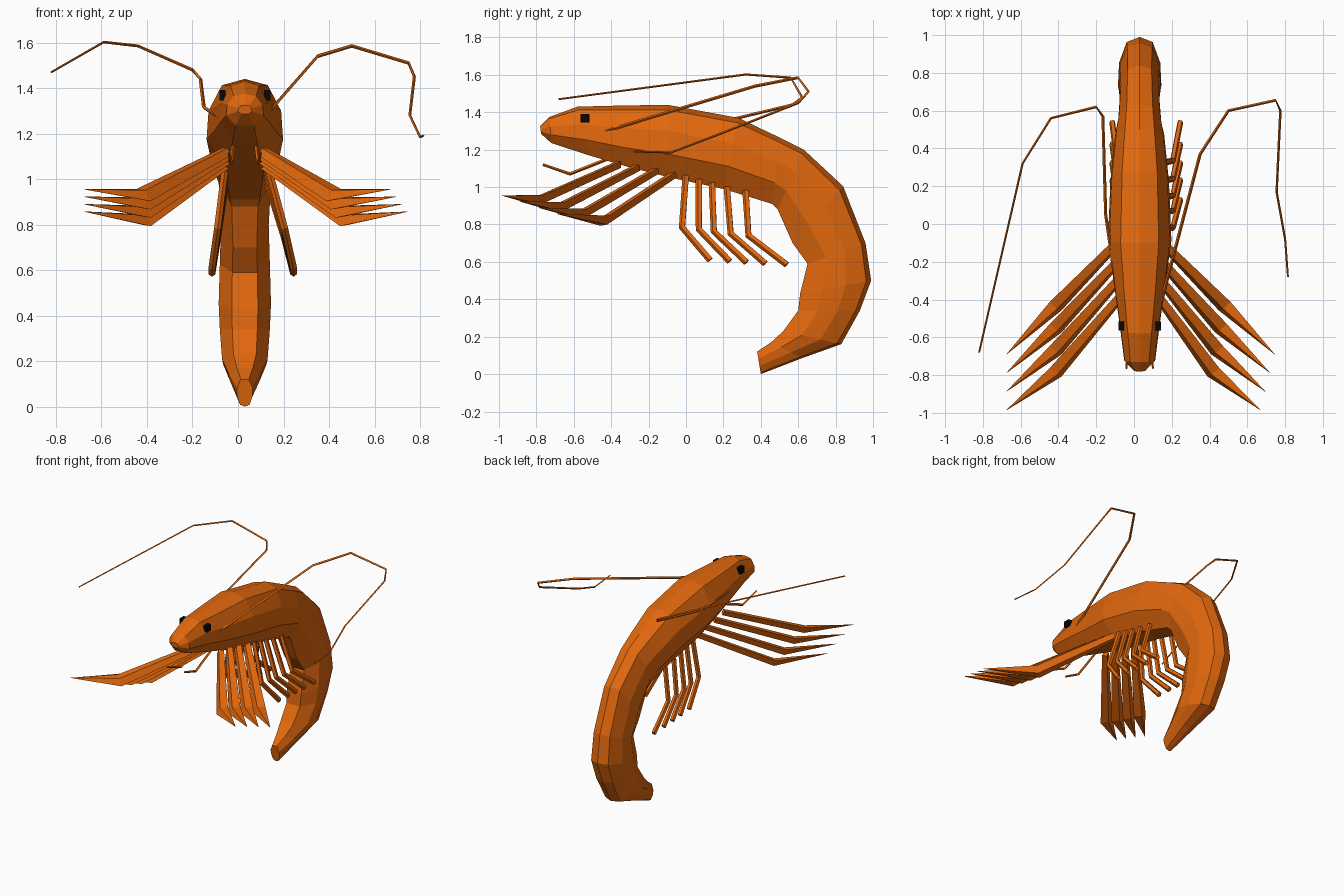
import bpy, bmesh, math
from mathutils import Vector, Matrix

if "Cube" in bpy.data.objects:
    bpy.data.objects.remove(bpy.data.objects["Cube"])


def material(name, col):
    m = bpy.data.materials.new(name)
    m.diffuse_color = (*col, 1)
    m.use_nodes = True
    m.node_tree.nodes["Principled BSDF"].inputs["Base Color"].default_value = m.diffuse_color
    return m


ORANGE = material("shell orange", (0.76, 0.138, 0.004))
BLACK = material("eye black", (0.002, 0.002, 0.002))


def loft(name, rings, mat):
    """Skin a list of equal-length rings and cap both ends."""
    bm = bmesh.new()
    vs = [[bm.verts.new(p) for p in r] for r in rings]
    n = len(rings[0])
    for a, b in zip(vs, vs[1:]):
        for i in range(n):
            j = (i + 1) % n
            bm.faces.new((a[i], a[j], b[j], b[i]))
    bm.faces.new(vs[0])
    bm.faces.new(vs[-1])
    bmesh.ops.recalc_face_normals(bm, faces=bm.faces)
    me = bpy.data.meshes.new(name)
    bm.to_mesh(me)
    bm.free()
    me.materials.append(mat)
    ob = bpy.data.objects.new(name, me)
    bpy.context.collection.objects.link(ob)
    return ob


def limb(name, path, sizes, sides=4, ref=(0, 0, 1)):
    """Sweep an ellipse along a path; sizes are (half width, half height)."""
    pts = [Vector(p) for p in path]
    rings = []
    for k, p in enumerate(pts):
        a, b = pts[max(k - 1, 0)], pts[min(k + 1, len(pts) - 1)]
        d = (b - a).normalized()
        side = d.cross(Vector(ref)).normalized()
        up = side.cross(d)
        w, h = sizes[k]
        rings.append([p + side * w * math.cos(2 * math.pi * i / sides)
                      + up * h * math.sin(2 * math.pi * i / sides) for i in range(sides)])
    return loft(name, rings, ORANGE)


CX = 0.03   # the body sits slightly off centre

# Curled body: back point, belly point (y, z), half width
body = [
    ((-0.78, 1.325), (-0.775, 1.285), 0.03),
    ((-0.73, 1.375), (-0.72, 1.235), 0.082),
    ((-0.58, 1.43), (-0.52, 1.17), 0.105),
    ((-0.38, 1.435), (-0.30, 1.105), 0.135),
    ((-0.10, 1.44), (-0.08, 1.05), 0.168),
    ((0.28, 1.37), (0.20, 0.99), 0.155),
    ((0.50, 1.265), (0.46, 0.91), 0.13),
    ((0.63, 1.20), (0.49, 0.88), 0.115),
    ((0.84, 1.005), (0.57, 0.70), 0.105),
    ((0.96, 0.70), (0.65, 0.59), 0.11),
    ((0.99, 0.50), (0.61, 0.43), 0.115),
    ((0.93, 0.34), (0.60, 0.34), 0.11),
    ((0.83, 0.16), (0.52, 0.23), 0.10),
    ((0.62, 0.085), (0.455, 0.17), 0.07),
    ((0.40, 0.0), (0.38, 0.12), 0.035),
]
half = [(0.6, 0.07), (0.95, 0.36), (1.0, 0.68), (0.5, 1.0)]
section = [(0, 0)] + half + [(-x, t) for x, t in reversed(half)]
rings = []
for (ty, tz), (by, bz), w in body:
    rings.append([(CX + x * w, ty + (by - ty) * t, tz + (bz - tz) * t) for x, t in section])
loft("body", rings, ORANGE)

# Eyes
for s, label in ((-1, "left"), (1, "right")):
    bm = bmesh.new()
    bmesh.ops.create_cube(bm, size=1, matrix=Matrix.Translation((CX + s * 0.098, -0.54, 1.368))
                          @ Matrix.Diagonal((0.028, 0.046, 0.046, 1)))
    me = bpy.data.meshes.new(label + "_eye")
    bm.to_mesh(me)
    bm.free()
    me.materials.append(BLACK)
    bpy.context.collection.objects.link(bpy.data.objects.new(label + "_eye", me))

# Walking legs: four broad blades per side, front edge tilted down
for s, label in ((-1, "left"), (1, "right")):
    for i in range(4):
        f = i / 3                       # 0 = front leg, 1 = rear leg
        knee_x = -0.415 if s < 0 else 0.42 + 0.06 * f
        tip_x = -0.675 if s < 0 else 0.67 + 0.075 * f
        root = (CX + s * 0.08, -0.36 + 0.30 * f, 1.12 - 0.05 * f)
        knee = (knee_x, -0.785 + 0.35 * f, 0.93 - 0.11 * f)
        tip = (tip_x, -0.985 + 0.295 * f, 0.955 - 0.098 * f)
        limb(f"{label}_walking_leg_{i + 1}", [root, knee, tip],
             [(0.028, 0.022), (0.047, 0.026), (0.001, 0.001)], ref=(-s * 0.4, -0.4, 0.8))

# Swimming legs: five thin bent legs per side
swim_y = [(0.0, -0.02, 0.13), (0.07, 0.07, 0.235), (0.14, 0.15, 0.325),
          (0.22, 0.24, 0.425), (0.32, 0.335, 0.54)]
for s, label in ((-1, "left"), (1, "right")):
    for i, (ry, ky, fy) in enumerate(swim_y):
        x0, x1, x2 = (-0.055, -0.09, -0.115) if s < 0 else (0.13, 0.205, 0.245)
        limb(f"{label}_swimming_leg_{i + 1}",
             [(x0, ry, 1.06 - 0.02 * i), (x1, ky, 0.785 - 0.011 * i), (x2, fy, 0.61 - 0.006 * i)],
             [(0.019, 0.016)] * 3, sides=5, ref=(1, 0, 0))

# Long antennae, each with its own sweep
left = [(-0.08, -0.43, 1.27), (-0.15, 0.05, 1.315), (-0.165, 0.57, 1.44), (-0.20, 0.62, 1.48),
        (-0.44, 0.56, 1.585), (-0.59, 0.32, 1.602), (-0.82, -0.68, 1.47)]
right = [(0.14, -0.43, 1.30), (0.35, 0.37, 1.54), (0.50, 0.60, 1.585), (0.75, 0.655, 1.51),
         (0.775, 0.60, 1.45), (0.755, 0.17, 1.28), (0.80, -0.08, 1.185), (0.815, -0.28, 1.19)]
for label, path in (("left", left), ("right", right)):
    sizes = [(0.009 - 0.004 * k / (len(path) - 1),) * 2 for k in range(len(path))]
    limb(label + "_antenna", path, sizes)

# Short mouth feelers
for s, label in ((-1, "left"), (1, "right")):
    limb(label + "_mouth_feeler",
         [(CX + s * 0.05, -0.42, 1.15), (CX + s * 0.06, -0.62, 1.07), (CX + s * 0.07, -0.765, 1.12)],
         [(0.009, 0.009), (0.009, 0.009), (0.005, 0.007)])
